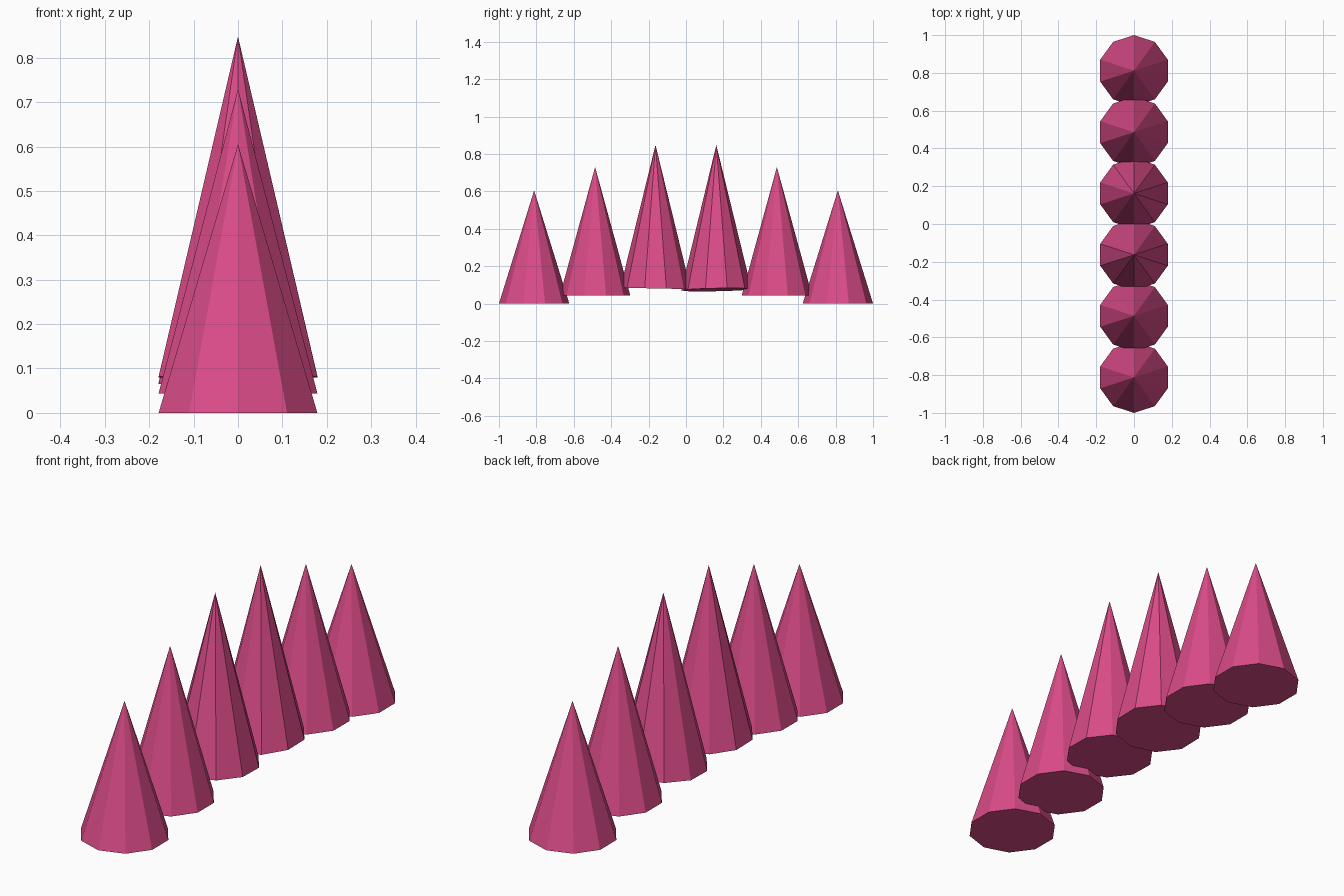
import bpy, bmesh, math

if "Cube" in bpy.data.objects:
    bpy.data.objects.remove(bpy.data.objects["Cube"])

pink = bpy.data.materials.new("rose pink")
pink.diffuse_color = (0.71, 0.072, 0.25, 1)
pink.use_nodes = True
pink.node_tree.nodes["Principled BSDF"].inputs["Base Color"].default_value = pink.diffuse_color


def spike(name, y, base, tip, tilt_x=0.0, tilt_y=0.0):
    """Ten-sided cone with a corner toward +y; the base plane may slope slightly."""
    bm = bmesh.new()
    ring = []
    for i in range(10):
        a = math.pi / 2 + i * math.tau / 10
        px, py = 0.188 * math.cos(a), 0.188 * math.sin(a)
        ring.append(bm.verts.new((px, py, base + tilt_x * px + tilt_y * py)))
    apex = bm.verts.new((0, 0, tip))
    bm.faces.new(ring[::-1])
    for i in range(10):
        bm.faces.new((ring[i], ring[(i + 1) % 10], apex))
    mesh = bpy.data.meshes.new(name)
    bm.to_mesh(mesh)
    bm.free()
    mesh.materials.append(pink)
    obj = bpy.data.objects.new(name, mesh)
    obj.location.y = y
    bpy.context.collection.objects.link(obj)


# Outer and inner spikes, mirrored front to back
for side, s in (("front", -1), ("back", 1)):
    spike(side + "_outer_spike", s * 0.812, 0.0, 0.605)
    spike(side + "_inner_spike", s * 0.486, 0.044, 0.73)

# Tall middle pair with slightly sloping bases
spike("front_tall_spike", -0.163, 0.081, 0.848, 0.0, -0.02)
spike("back_tall_spike", 0.162, 0.074, 0.848, 0.045, 0.02)
